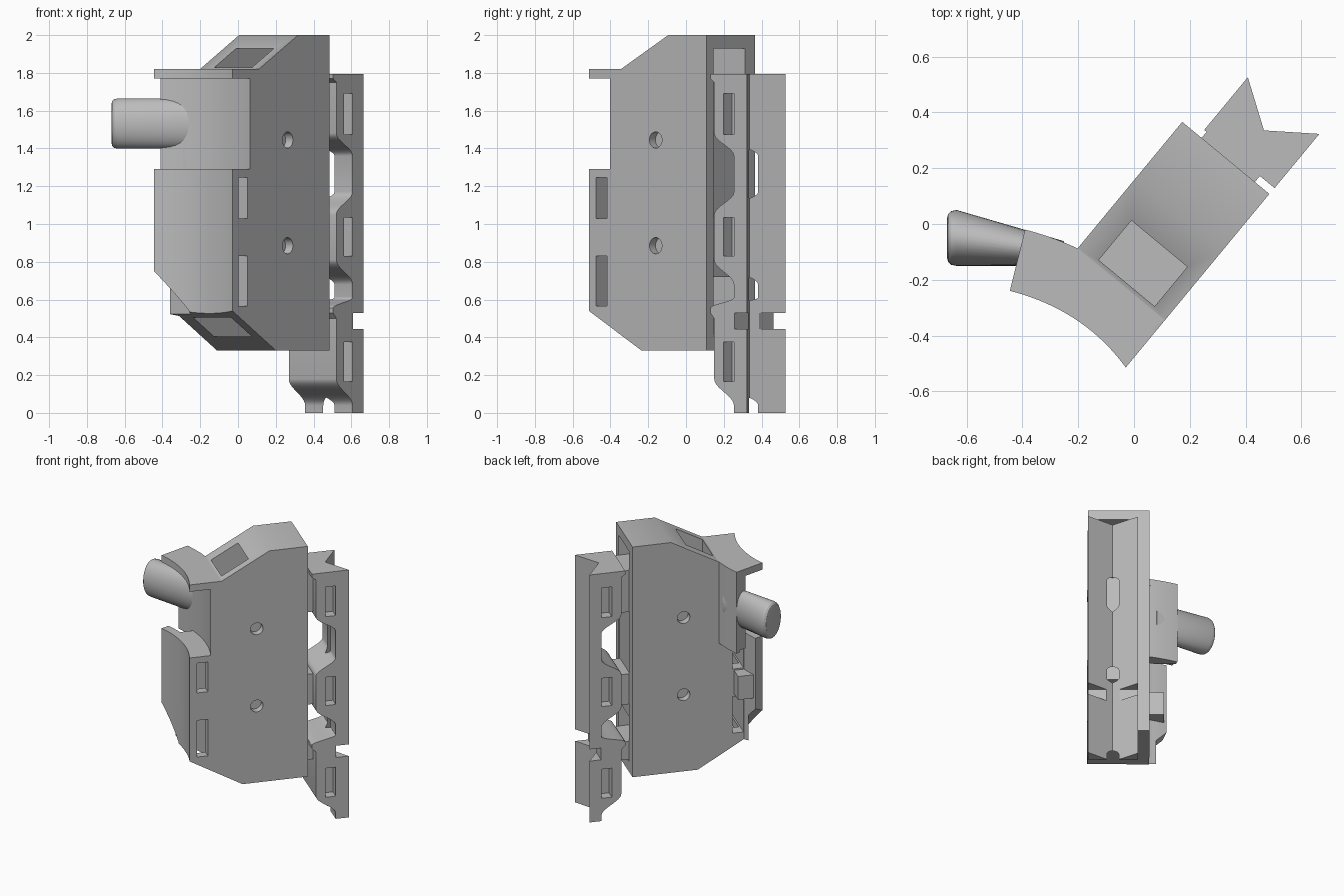
import bpy, bmesh, math
from mathutils import Matrix, Vector

cube = bpy.data.objects.get("Cube")
if cube:
    bpy.data.objects.remove(cube, do_unlink=True)

grey = bpy.data.materials.new("plain_grey")
grey.use_nodes = True
grey.diffuse_color = (0.5, 0.5, 0.5, 1)
grey.node_tree.nodes["Principled BSDF"].inputs["Base Color"].default_value = (0.5, 0.5, 0.5, 1)

# Local frame: v = across, u = front to back, z = up; turned into place at the end
TURN = Matrix.Rotation(math.radians(-39.6), 4, 'Z')
LEFT, RIGHT, BACK = -0.10, 0.305, 0.392
STEPS = 24


def make_object(name, bm):
    bmesh.ops.recalc_face_normals(bm, faces=bm.faces)
    mesh = bpy.data.meshes.new(name)
    bm.to_mesh(mesh)
    bm.free()
    mesh.materials.append(grey)
    ob = bpy.data.objects.new(name, mesh)
    bpy.context.collection.objects.link(ob)
    return ob


def prism(name, points, axis, lo, hi):
    """Extrude a 2D outline along axis z (v,u), v (u,z) or u (v,z)."""
    place = {'z': lambda a, b, h: (a, b, h),
             'v': lambda a, b, h: (h, a, b),
             'u': lambda a, b, h: (a, h, b)}[axis]
    bm = bmesh.new()
    low = [bm.verts.new(place(a, b, lo)) for a, b in points]
    high = [bm.verts.new(place(a, b, hi)) for a, b in points]
    bm.faces.new(low)
    bm.faces.new(high)
    n = len(points)
    for i in range(n):
        j = (i + 1) % n
        bm.faces.new((low[i], low[j], high[j], high[i]))
    return make_object(name, bm)


def box(v0, v1, u0, u1, z0, z1):
    return prism("helper", [(v0, u0), (v1, u0), (v1, u1), (v0, u1)], 'z', z0, z1)


def combine(ob, other, operation):
    mod = ob.modifiers.new("combine", 'BOOLEAN')
    mod.operation, mod.object, mod.solver = operation, other, 'EXACT'
    graph = bpy.context.evaluated_depsgraph_get()
    mesh = bpy.data.meshes.new_from_object(ob.evaluated_get(graph))
    ob.modifiers.clear()
    ob.data = mesh
    bpy.data.objects.remove(other, do_unlink=True)


def finish(ob, turn=True):
    if turn:
        ob.data.transform(TURN)
    ob.data.materials.clear()
    ob.data.materials.append(grey)
    bpy.ops.object.select_all(action='DESELECT')
    ob.select_set(True)
    bpy.context.view_layer.objects.active = ob
    bpy.ops.object.shade_smooth_by_angle(angle=math.radians(30))


def arc(depth):
    """Concave front curve, moved back by depth."""
    start, end = Vector((-0.19, -0.468)), Vector((RIGHT, -0.415))
    pts = []
    for i in range(STEPS + 1):
        t = i / STEPS
        p = start.lerp(end, t) + Vector((0, 0.18 * t * (1 - t)))
        pts.append(p + depth * Vector((-0.433, 0.9)).lerp(Vector((0, 1)), t).normalized())
    return [tuple(p) for p in pts]


def plan(front, back):
    """Body outline from above with a curved wing on the left."""
    wing = [p for p in arc(back) if p[0] < LEFT - 0.005]
    return [(RIGHT, BACK), (LEFT, BACK), (LEFT, wing[-1][1] + 0.004)] + wing[::-1] + arc(front)


# Main body: stepped curved front trimmed by the sloping side profile
body = prism("body_shell", plan(0, 0.06), 'z', 0.3, 1.29)
combine(body, prism("helper", plan(0.145, 0.226), 'z', 1.23, 2.1), 'UNION')
side = [(BACK + 0.1, 0.33), (-0.053, 0.33), (-0.415, 0.54), (-0.7, 0.54),
        (-0.7, 1.82), (-0.195, 1.82), (0.13, 2.0), (BACK + 0.1, 2.0)]
combine(body, prism("helper", side, 'v', -0.6, 0.6), 'INTERSECT')

# Overhanging top lip and the rib behind the lower wing
combine(body, prism("helper", arc(0) + arc(0.226)[::-1], 'z', 1.77, 1.82), 'UNION')
combine(body, box(-0.2, -0.05, -0.405, -0.3, 0.85, 1.02), 'UNION')

# Chamfered lower left corner of the front plate
combine(body, prism("helper", [(-0.4, 0.3), (0.0, 0.3), (0.0, 0.54), (-0.19, 0.75), (-0.4, 0.98)],
                    'u', -0.6, -0.385), 'DIFFERENCE')

# Hollow channel, open at the back and through both slopes
combine(body, box(-0.015, 0.245, -0.18, 0.6, 0.405, 1.93), 'DIFFERENCE')
combine(body, box(-0.015, 0.245, -0.355, -0.1, 0.405, 1.25), 'DIFFERENCE')

# Side slots and round screw recesses
for z0, z1 in ((0.565, 0.83), (1.03, 1.245)):
    combine(body, box(-0.5, 0.5, -0.365, -0.29, z0, z1), 'DIFFERENCE')
for z in (0.885, 1.445):
    ring = [(0.044 + 0.043 * math.cos(a * math.tau / 32), z + 0.043 * math.sin(a * math.tau / 32))
            for a in range(32)]
    for v0, v1 in ((0.255, 0.4), (-0.2, -0.05)):
        combine(body, prism("helper", ring, 'v', v0, v1), 'DIFFERENCE')
finish(body)

# Plug filling the middle of the channel
plug = box(-0.015, 0.245, 0.3, 0.385, 0.72, 1.6)
plug.name = "channel_plug"
finish(plug)


# Rear rail: V-backed outline trimmed by a scalloped front edge
def curve(z0, z1, u0, u1, n=12):
    return [(u0 + (u1 - u0) * (1 - math.cos(math.pi * i / n)) / 2, z0 + (z1 - z0) * i / n)
            for i in range(n + 1)]


TAB, BAY, TOP = 0.447, 0.582, 1.795
scallop = [(BAY, 0)] + curve(0.04, 0.18, BAY, TAB)
scallop += [(TAB, 0.5), (0.42, 0.53)] + curve(0.555, 0.61, 0.42, BAY)
scallop += curve(0.68, 0.81, BAY, TAB) + curve(1.05, 1.17, TAB, BAY)
scallop += curve(1.36, 1.48, BAY, TAB) + [(TAB, 1.75), (0.42, 1.77), (0.42, TOP), (0.8, TOP), (0.8, 0)]
rail = prism("rear_rail", [(0.306, 0.38), (0.306, 0.672), (0.145, 0.555), (-0.021, 0.665), (-0.021, 0.38)],
             'z', -0.1, 1.9)
combine(rail, prism("helper", scallop, 'v', -0.2, 0.5), 'INTERSECT')
combine(rail, box(-0.2, 0.5, 0.585, 0.8, 0.445, 0.53), 'DIFFERENCE')
for z0, z1 in ((0.165, 0.375), (0.83, 1.035), (1.475, 1.69)):
    for v0, v1 in ((0.236, 0.4), (-0.2, 0.049)):
        combine(rail, box(v0, v1, 0.512, 0.582, z0, z1), 'DIFFERENCE')
finish(rail)

# Necks joining the rail tabs to the body
for i, (z0, z1) in enumerate(((0.42, 0.55), (0.82, 1.04), (1.49, TOP - 0.005))):
    neck = box(-0.01, 0.238, 0.31, 0.46, z0, z1)
    neck.name = f"rail_neck_{i + 1}"
    finish(neck)

# Rounded peg on the left wing, tapering towards the curved plate
bm = bmesh.new()
rings = []
for x, inset in ((-0.67, 0.03), (-0.666, 0.014), (-0.655, 0.004), (-0.635, 0), (-0.25, 0)):
    y0, y1 = -0.15, 0.05 - 0.29 * max(0, x + 0.635)
    cy, ry, rz = (y0 + y1) / 2, (y1 - y0) / 2 - inset, 0.133 - inset
    rings.append([bm.verts.new((x, cy + ry * math.cos(a * math.tau / 40),
                                1.532 + rz * math.sin(a * math.tau / 40))) for a in range(40)])
for r, s in zip(rings, rings[1:]):
    for i in range(40):
        j = (i + 1) % 40
        bm.faces.new((r[i], r[j], s[j], s[i]))
bm.faces.new(rings[0])
bm.faces.new(rings[-1])
finish(make_object("side_peg", bm), turn=False)
